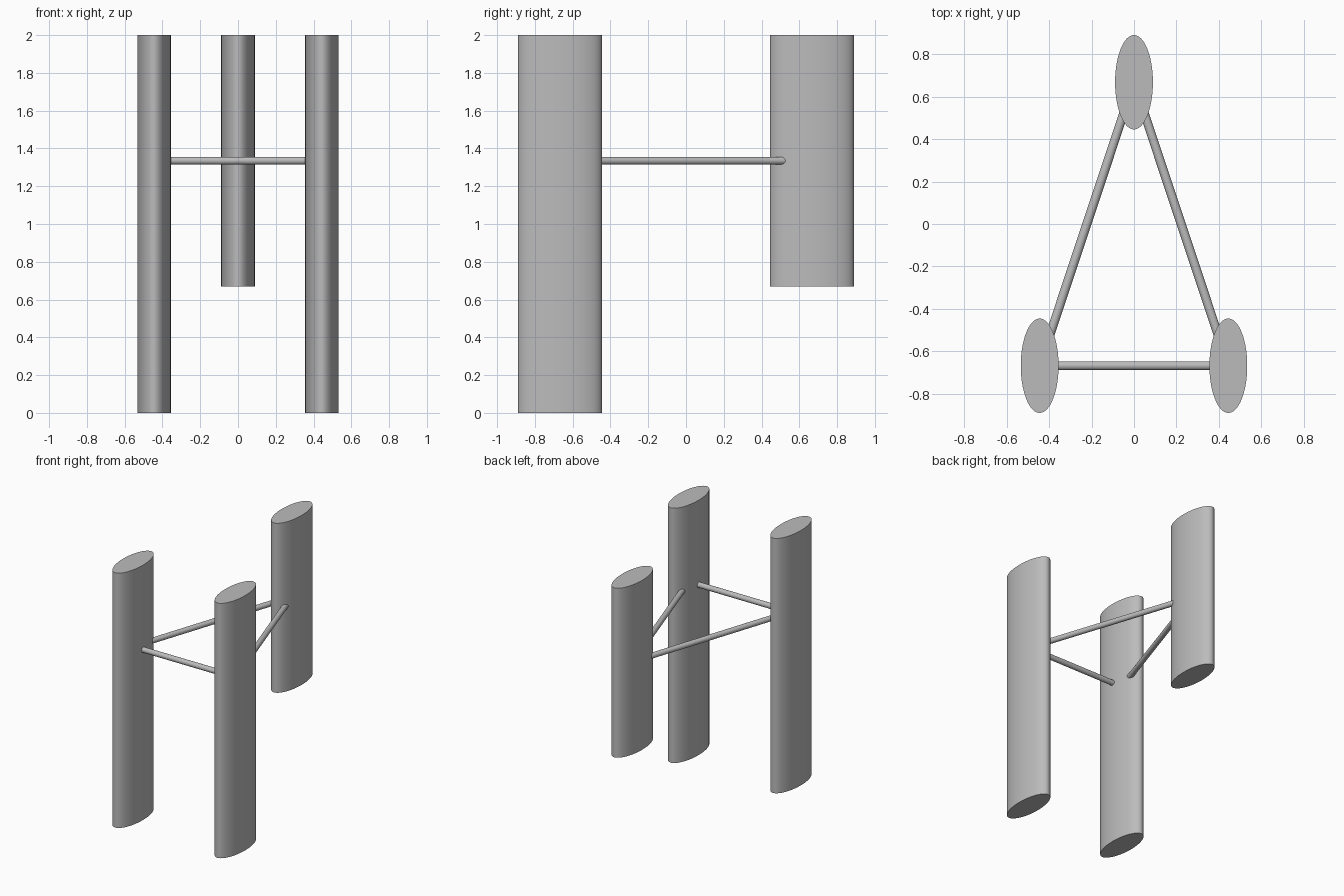
import bpy
import math
from mathutils import Vector

cube = bpy.data.objects.get("Cube")
if cube:
    bpy.data.objects.remove(cube, do_unlink=True)

GREY = (0.5, 0.5, 0.5, 1.0)
grey = bpy.data.materials.new("plain grey")
grey.use_nodes = True
grey.diffuse_color = GREY
grey.node_tree.nodes["Principled BSDF"].inputs["Base Color"].default_value = GREY

TOP = 2.0
STRUT_Z = 1.335


def finish(obj, name):
    obj.name = name
    obj.data.materials.append(grey)
    bpy.ops.object.transform_apply(location=False, rotation=True, scale=True)
    bpy.ops.object.shade_smooth_by_angle(angle=math.radians(35))


def column(name, x, y, bottom):
    """Upright column with an elliptical section."""
    bpy.ops.mesh.primitive_cylinder_add(
        vertices=96, radius=1, depth=TOP - bottom, location=(x, y, (TOP + bottom) / 2))
    obj = bpy.context.object
    obj.scale = (0.089, 0.222, 1)
    finish(obj, name)


def strut(name, start, end):
    """Round bar joining the axes of two columns."""
    a, b = Vector((*start, STRUT_Z)), Vector((*end, STRUT_Z))
    bpy.ops.mesh.primitive_cylinder_add(
        vertices=32, radius=0.021, depth=(b - a).length, location=(a + b) / 2)
    obj = bpy.context.object
    obj.rotation_euler = (b - a).to_track_quat("Z", "Y").to_euler()
    finish(obj, name)


left, right, back = (0.444, -0.667), (-0.444, -0.667), (0, 0.667)

# Two long front columns and a shorter back one
column("front_left_column", *left, 0)
column("front_right_column", *right, 0)
column("back_column", *back, 0.67)

# Triangle of connecting struts
strut("front_strut", right, left)
strut("left_strut", left, back)
strut("right_strut", right, back)
